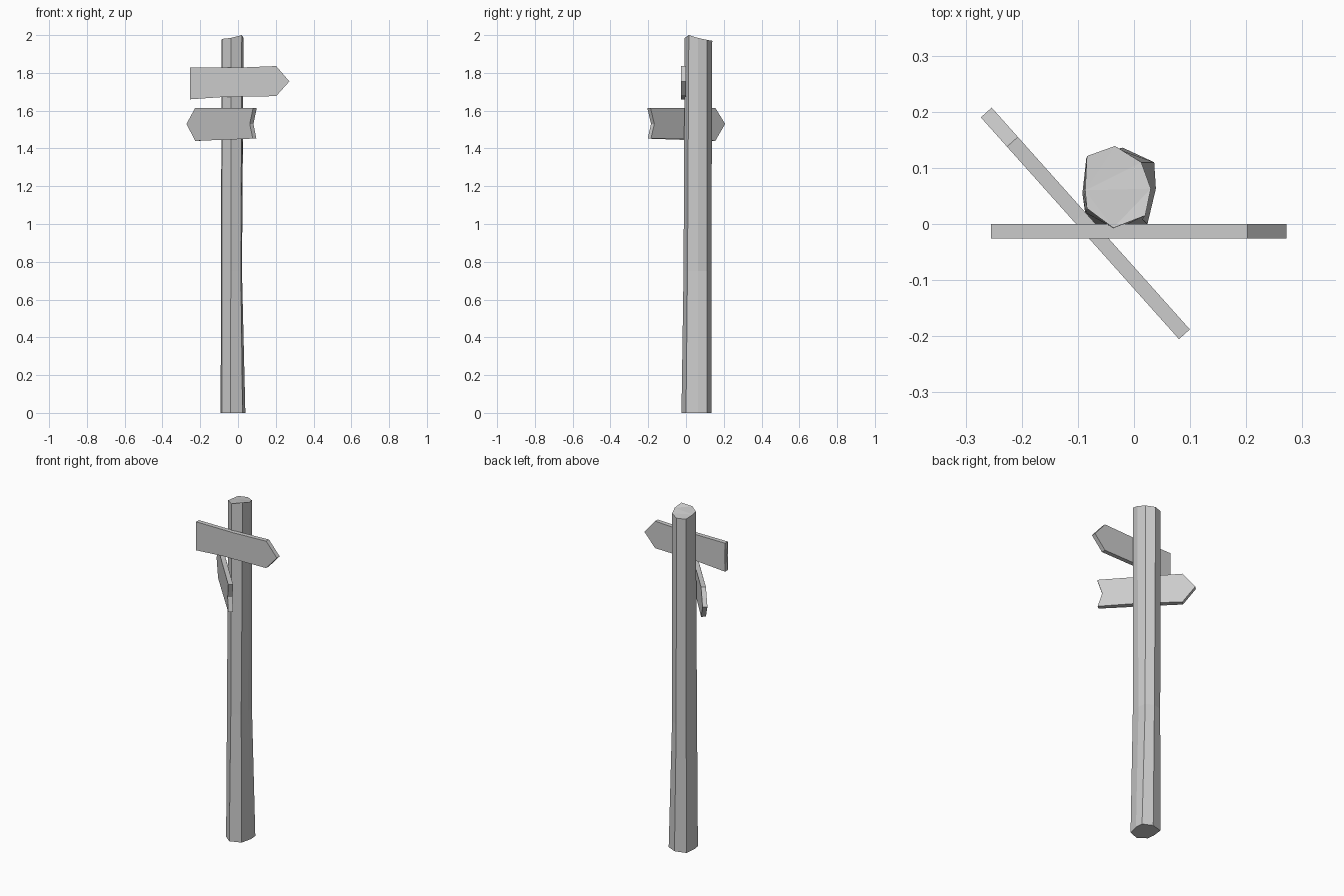
import bpy, bmesh
from mathutils import Vector

if "Cube" in bpy.data.objects:
    bpy.data.objects.remove(bpy.data.objects["Cube"])


def finish(bm, name):
    bmesh.ops.recalc_face_normals(bm, faces=bm.faces)
    mesh = bpy.data.meshes.new(name)
    bm.to_mesh(mesh)
    bm.free()
    obj = bpy.data.objects.new(name, mesh)
    bpy.context.collection.objects.link(obj)
    return obj


def loft(name, rings):
    """Skin a list of equal-length point rings and cap both ends."""
    bm = bmesh.new()
    loops = [[bm.verts.new(p) for p in ring] for ring in rings]
    n = len(loops[0])
    for a, b in zip(loops, loops[1:]):
        for i in range(n):
            j = (i + 1) % n
            bm.faces.new((a[i], a[j], b[j], b[i]))
    caps = [bm.faces.new(loops[0]), bm.faces.new(loops[-1])]
    bmesh.ops.triangulate(bm, faces=caps)
    return finish(bm, name)


def plank(name, origin, direction, normal, profile, thick=0.026):
    """Extrude a (distance along, height) outline by the board thickness."""
    o, d, n = (Vector((*v, 0)) for v in (origin, direction, normal))
    d.normalize()
    n.normalize()
    front = [o + d * u + Vector((0, 0, z)) for u, z in profile]
    return loft(name, [front, [p + n * thick for p in front]])


# Hand-hewn eight-sided post, flared at the foot, uneven at the top
base = [(-0.04, -0.024), (0.024, 0.0), (0.039, 0.063), (0.036, 0.11),
        (-0.02, 0.136), (-0.085, 0.118), (-0.092, 0.055), (-0.086, 0.012)]
top = [(-0.037, -0.007), (0.02, 0.015), (0.03, 0.063), (0.013, 0.11),
       (-0.034, 0.139), (-0.084, 0.121), (-0.087, 0.06), (-0.084, 0.028)]
mid = [(-0.038, -0.013), (0.015, 0.008), (0.021, 0.063), (0.014, 0.11),
       (-0.03, 0.134), (-0.084, 0.118), (-0.09, 0.057), (-0.086, 0.02)]
top_z = [1.985, 2.0, 1.985, 1.975, 1.97, 1.97, 1.975, 1.98]
loft("post", [[(x, y, 0) for x, y in base],
              [(x, y, 0.75) for x, y in mid],
              [(x, y, z) for (x, y), z in zip(top, top_z)]])

# Upper arrow board, pointing right
plank("upper_sign", (0, -0.026), (1, 0), (0, 1),
      [(-0.255, 1.66), (-0.08, 1.672), (0.202, 1.677), (0.272, 1.755),
       (0.202, 1.836), (-0.0, 1.828), (-0.255, 1.828), (-0.247, 1.745)])

# Lower arrow board, turned diagonally and pointing back left
plank("lower_sign", (-0.273, 0.19), (0.353, -0.395), (0.395, 0.353),
      [(0, 1.53), (0.07, 1.44), (0.25, 1.452), (0.527, 1.452),
       (0.503, 1.53), (0.53, 1.615), (0.25, 1.612), (0.07, 1.615)])
